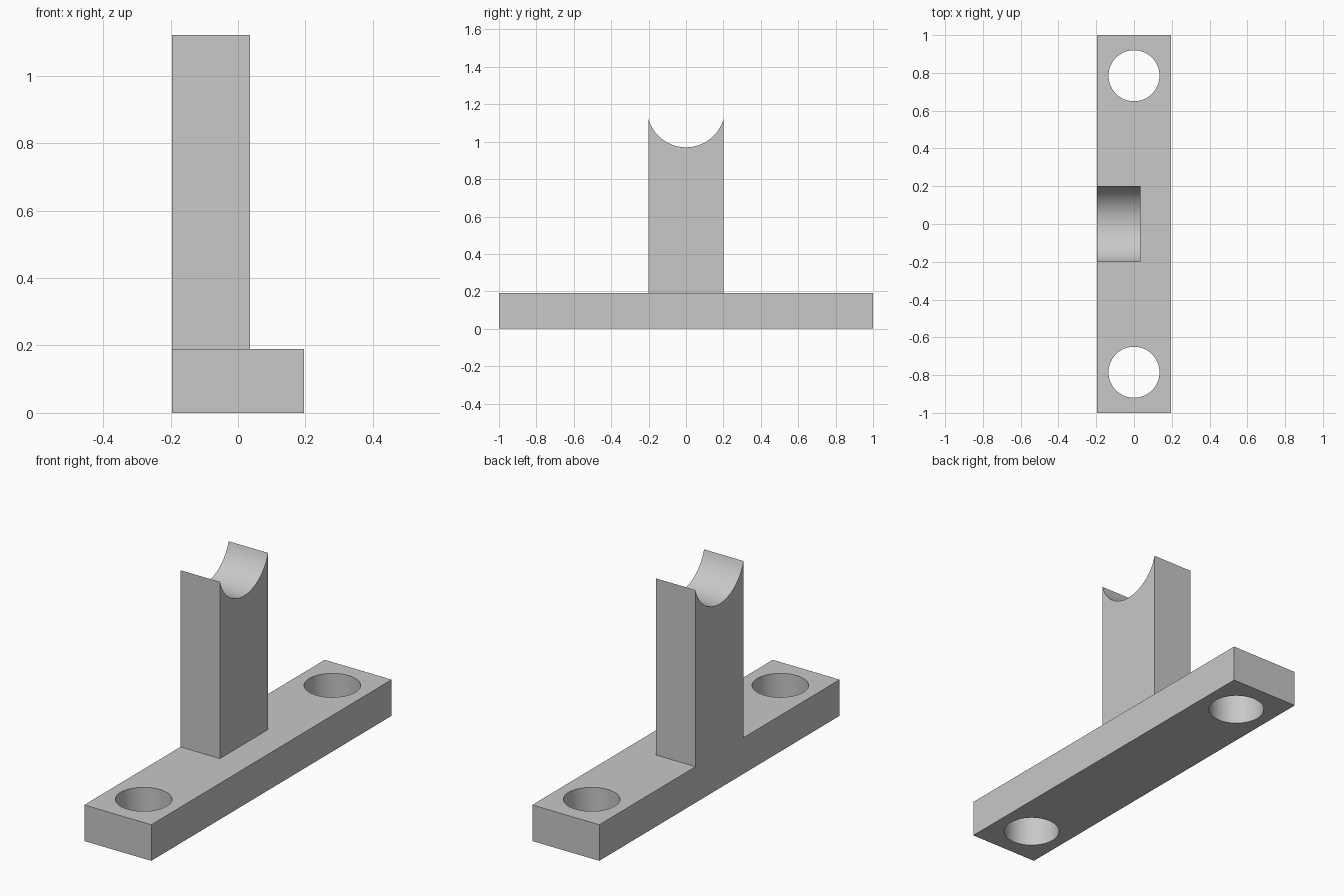
import bpy
import bmesh
import math

default = bpy.data.objects.get("Cube")
if default:
    bpy.data.objects.remove(default, do_unlink=True)

HALF_WIDTH, BASE_TOP = 0.195, 0.19
POST_RIGHT, POST_HALF, POST_TOP = 0.035, 0.2, 1.12
SADDLE_LOW = 0.97
HOLE_RADIUS, HOLE_Y = 0.135, 0.785

grey = bpy.data.materials.new("light_grey")
grey.use_nodes = True
colour = (0.58, 0.58, 0.58, 1)
grey.diffuse_color = colour
grey.node_tree.nodes["Principled BSDF"].inputs["Base Color"].default_value = colour


def extrude_profile(name, points, offset):
    """Make a solid by sweeping a closed profile along an offset."""
    bm = bmesh.new()
    face = bm.faces.new([bm.verts.new(p) for p in points])
    swept = bmesh.ops.extrude_face_region(bm, geom=[face])["geom"]
    verts = [v for v in swept if isinstance(v, bmesh.types.BMVert)]
    bmesh.ops.translate(bm, verts=verts, vec=offset)
    bmesh.ops.recalc_face_normals(bm, faces=bm.faces)
    mesh = bpy.data.meshes.new(name)
    bm.to_mesh(mesh)
    bm.free()
    mesh.materials.append(grey)
    obj = bpy.data.objects.new(name, mesh)
    bpy.context.collection.objects.link(obj)
    return obj


def combine(target, tool, operation):
    """Apply a boolean and discard its tool."""
    bpy.context.view_layer.objects.active = target
    mod = target.modifiers.new(operation.lower(), "BOOLEAN")
    mod.operation = operation
    mod.solver = "EXACT"
    mod.object = tool
    bpy.ops.object.modifier_apply(modifier=mod.name)
    bpy.data.objects.remove(tool, do_unlink=True)


# Base plate
base = [(-HALF_WIDTH, -1, 0), (HALF_WIDTH, -1, 0),
        (HALF_WIDTH, 1, 0), (-HALF_WIDTH, 1, 0)]
bracket = extrude_profile("saddle_bracket", base, (0, 0, BASE_TOP))

# Upright post with a round saddle cut into its top
sag = POST_TOP - SADDLE_LOW
radius = (POST_HALF ** 2 + sag ** 2) / (2 * sag)
sweep = math.asin(POST_HALF / radius)
steps = 40
saddle = []
for i in range(steps + 1):
    a = sweep * (1 - 2 * i / steps)
    saddle.append((-HALF_WIDTH, radius * math.sin(a),
                   SADDLE_LOW + radius * (1 - math.cos(a))))
foot = [(-HALF_WIDTH, y, BASE_TOP / 2) for y in (-POST_HALF, POST_HALF)]
post = extrude_profile("post", foot + saddle, (POST_RIGHT + HALF_WIDTH, 0, 0))
combine(bracket, post, "UNION")

# Bolt holes at both ends of the base
for side in (-1, 1):
    ring = [(HOLE_RADIUS * math.cos(t), side * HOLE_Y + HOLE_RADIUS * math.sin(t), -0.1)
            for t in (math.tau * i / 64 for i in range(64))]
    combine(bracket, extrude_profile("hole_cutter", ring, (0, 0, 0.5)), "DIFFERENCE")

# Smooth the round surfaces, keep the edges crisp
bpy.ops.object.select_all(action="DESELECT")
bracket.select_set(True)
bpy.context.view_layer.objects.active = bracket
bpy.ops.object.shade_smooth_by_angle(angle=math.radians(30))
